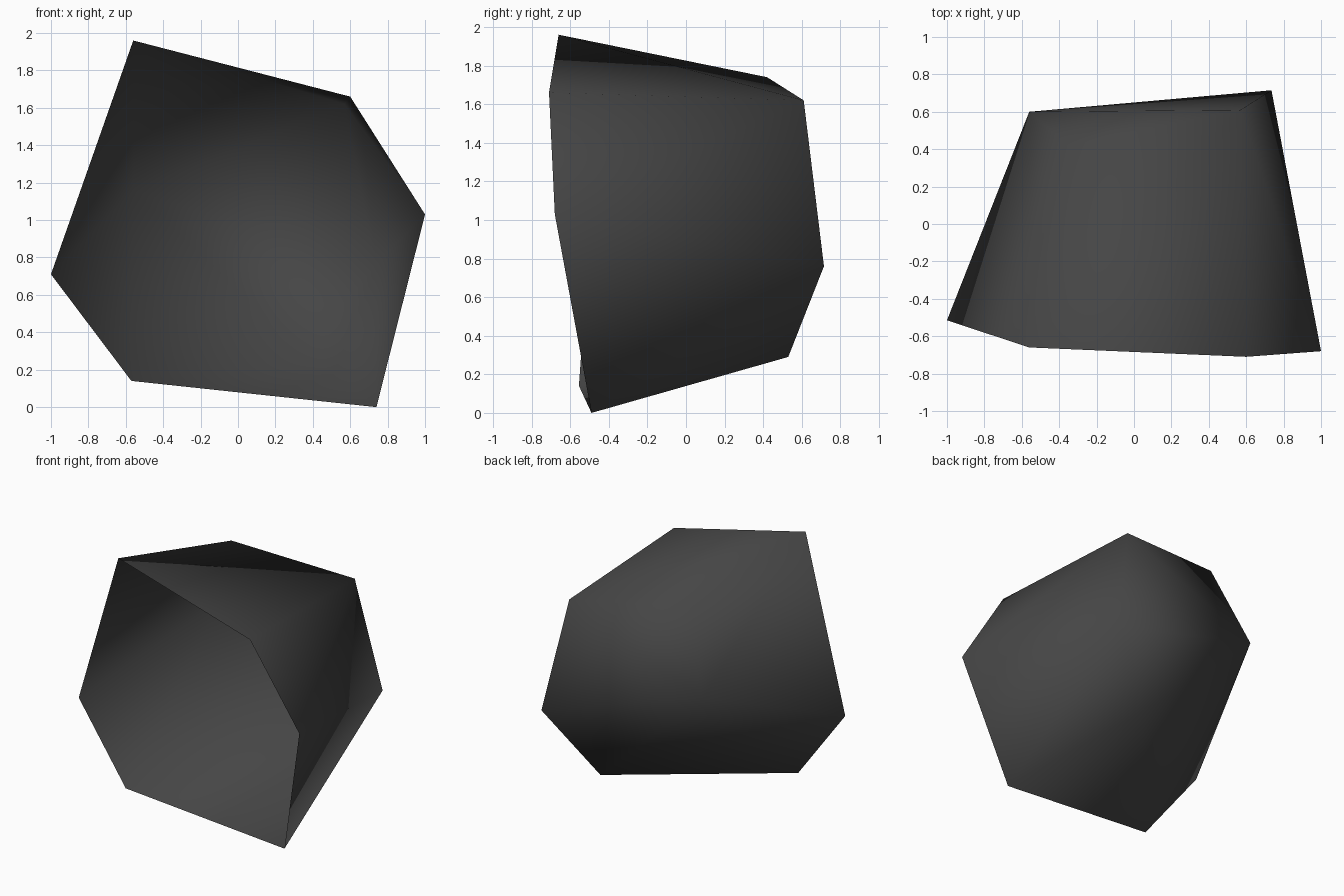
import bpy, bmesh

if "Cube" in bpy.data.objects:
    bpy.data.objects.remove(bpy.data.objects["Cube"])

# Corners of the rock shell: six around the open front, five behind
corners = {
    "A": (-0.56, -0.66, 1.96), "B": (0.60, -0.71, 1.66), "C": (1.00, -0.68, 1.03),
    "D": (0.74, -0.49, 0.00), "E": (-0.57, -0.555, 0.14), "F": (-1.00, -0.515, 0.71),
    "G": (-0.35, 0.42, 1.74), "H": (0.57, 0.61, 1.62), "I": (0.735, 0.715, 0.76),
    "J": (-0.56, 0.60, 1.155), "K": (0.36, 0.53, 0.29),
}

# Facets by side; the front stays open
top = "ABH AHG"
right = "BCH CHI CID"
back = "GHJ HIJ IKJ"
left = "AGJ AJF FJE"
bottom = "EJK EDK DIK"

bm = bmesh.new()
v = {name: bm.verts.new(co) for name, co in corners.items()}
for side in (top, right, back, left, bottom):
    for tri in side.split():
        bm.faces.new([v[c] for c in tri])

# Close the front only while turning all faces outward
cap = bm.faces.new([v[c] for c in "ABCDEF"])
bmesh.ops.recalc_face_normals(bm, faces=bm.faces[:])
bm.faces.remove(cap)
for face in bm.faces:
    face.smooth = True

mesh = bpy.data.meshes.new("rock_shell")
bm.to_mesh(mesh)
bm.free()
rock = bpy.data.objects.new("rock_shell", mesh)
bpy.context.collection.objects.link(rock)

# Dark stone colour
stone = bpy.data.materials.new("dark_stone")
stone.diffuse_color = (0.06, 0.06, 0.06, 1)
stone.use_nodes = True
stone.node_tree.nodes["Principled BSDF"].inputs["Base Color"].default_value = stone.diffuse_color
mesh.materials.append(stone)
